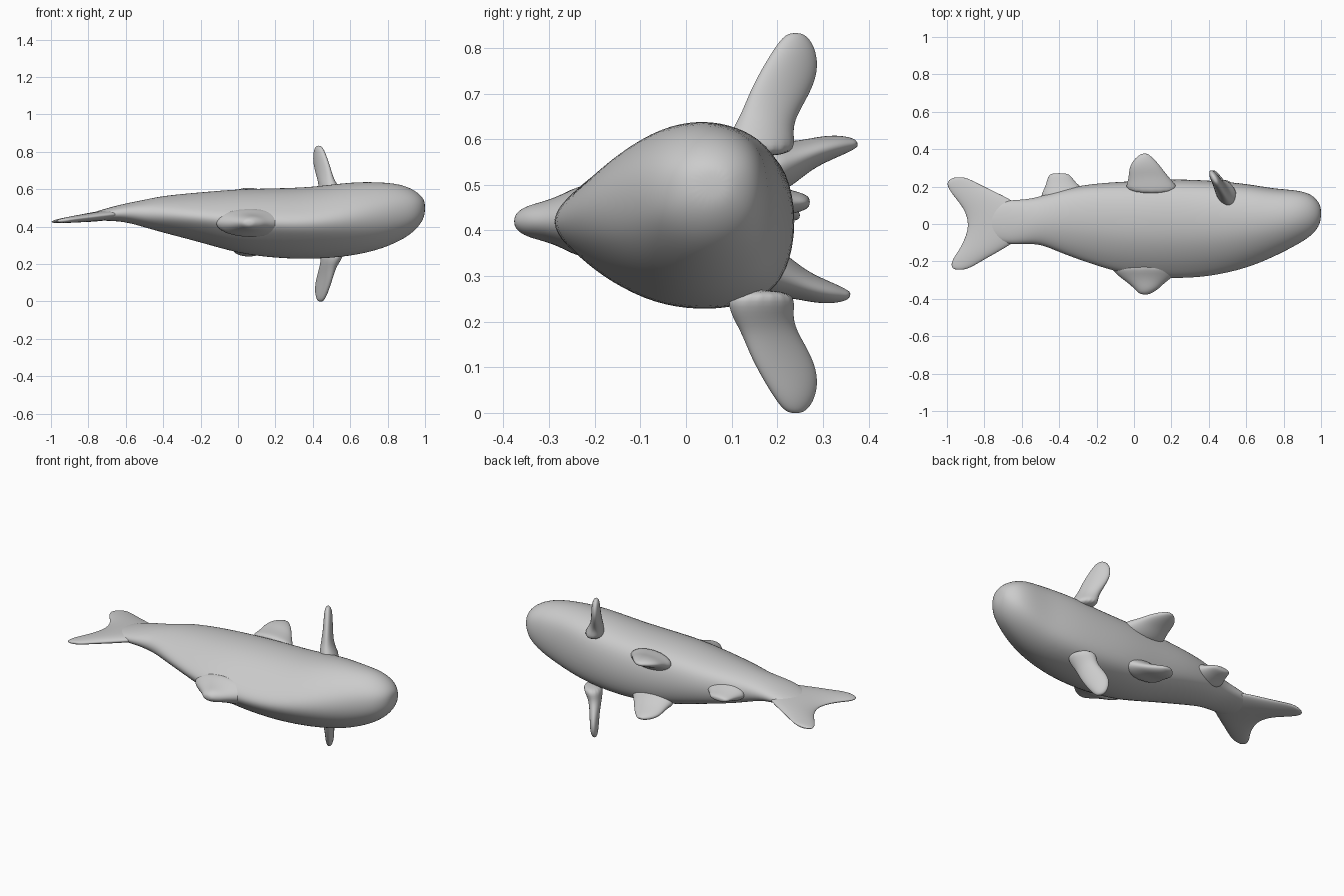
import bpy, bmesh, math
from mathutils import Vector

grey = bpy.data.materials.new("soft grey")
grey.diffuse_color = (0.6, 0.6, 0.6, 1)
MID = 0.416  # height of the fish's plane of symmetry (it lies on its side)


def loft(name, rings):
    """Skin a closed tube through rings of equal point count."""
    bm = bmesh.new()
    rows = [[bm.verts.new(p) for p in ring] for ring in rings]
    n = len(rows[0])
    for a, b in zip(rows, rows[1:]):
        for i in range(n):
            j = (i + 1) % n
            bm.faces.new((a[i], a[j], b[j], b[i]))
    bm.faces.new(rows[0])
    bm.faces.new(rows[-1])
    bmesh.ops.recalc_face_normals(bm, faces=bm.faces)
    mesh = bpy.data.meshes.new(name)
    bm.to_mesh(mesh)
    bm.free()
    mesh.materials.append(grey)
    mesh.shade_smooth()
    obj = bpy.data.objects.new(name, mesh)
    bpy.context.collection.objects.link(obj)
    obj.modifiers.new("smooth", "SUBSURF").levels = 2
    obj.modifiers["smooth"].render_levels = 2
    return obj


def oval(centre, chord, thick, n=16):
    c, u, w = Vector(centre), Vector(chord), Vector(thick)
    return [c + u * math.cos(2 * math.pi * i / n) + w * math.sin(2 * math.pi * i / n)
            for i in range(n)]


# Body: keeled back, broad flat belly, blending to ovals at head and tail
KEEL = [(0, 0), (0.03, 0.19), (0.1, 0.38), (0.2, 0.62), (0.37, 0.89), (0.55, 1.0),
        (0.72, 0.99), (0.87, 0.87), (0.96, 0.6), (1, 0)]


def body_ring(x, y0, y1, z0, z1, blend):
    half = []
    for i, (v, w) in enumerate(KEEL):
        a = math.pi * i / (len(KEEL) - 1)
        ov, ow = 0.5 - 0.5 * math.cos(a), math.sin(a) ** 0.85
        half.append((v + (ov - v) * blend, w + (ow - w) * blend))
    zc, zh = (z0 + z1) / 2, (z1 - z0) / 2
    up = [Vector((x, y0 + (y1 - y0) * v, zc + zh * w)) for v, w in half]
    down = [Vector((x, y0 + (y1 - y0) * v, zc - zh * w)) for v, w in half[-2:0:-1]]
    return up + down


stations = [
    (-0.82, -0.06, 0.07, 0.432, 0.462, 1), (-0.7, -0.11, 0.13, 0.432, 0.50, 1),
    (-0.6, -0.11, 0.13, 0.425, 0.525, 1), (-0.5, -0.107, 0.147, 0.395, 0.545, 0.8),
    (-0.4, -0.155, 0.19, 0.365, 0.568, 0.4), (-0.2, -0.228, 0.225, 0.315, 0.585, 0.1),
    (0, -0.285, 0.235, 0.255, 0.602, 0), (0.2, -0.297, 0.248, 0.23, 0.606, 0),
    (0.4, -0.288, 0.24, 0.223, 0.612, 0), (0.6, -0.242, 0.222, 0.238, 0.642, 0.2),
    (0.75, -0.178, 0.192, 0.27, 0.643, 0.45), (0.87, -0.115, 0.185, 0.32, 0.632, 0.7),
    (0.95, -0.065, 0.163, 0.377, 0.595, 0.9), (0.99, -0.012, 0.115, 0.435, 0.555, 1),
    (1.0, 0.03, 0.085, 0.475, 0.525, 1)]
loft("body", [body_ring(*s) for s in stations])

# Tail fin: span position, trailing edge x, leading edge x, half thickness
tail = [(-0.245, -0.955, -0.91, 0.006), (-0.232, -0.98, -0.87, 0.012),
        (-0.19, -0.975, -0.80, 0.017), (-0.13, -0.93, -0.69, 0.022),
        (-0.06, -0.90, -0.58, 0.026), (0, -0.888, -0.54, 0.028),
        (0.07, -0.905, -0.58, 0.026), (0.13, -0.95, -0.65, 0.022),
        (0.18, -0.99, -0.76, 0.017), (0.22, -1.004, -0.84, 0.013),
        (0.24, -0.985, -0.88, 0.01), (0.25, -0.96, -0.91, 0.006)]
loft("tail_fin", [oval((( a + b) / 2, y, 0.425 + 0.12 * ((a + b) / 2 + 1)),
                       ((b - a) / 2, 0, 0.06 * (b - a)), (0, 0, t))
                  for y, a, b, t in tail])


# Unpaired fins: y, x start, x end, half thickness
def flat_fin(name, z, rows):
    loft(name, [oval(((a + b) / 2, y, z), ((b - a) / 2, 0, 0), (0, 0, t))
                for y, a, b, t in rows])


flat_fin("back_fin", 0.42, [
    (-0.2, -0.16, 0.30, 0.10), (-0.27, -0.10, 0.23, 0.06), (-0.31, -0.04, 0.17, 0.045),
    (-0.345, 0.0, 0.135, 0.036), (-0.367, 0.02, 0.10, 0.024), (-0.377, 0.04, 0.08, 0.01)])
flat_fin("belly_fin", 0.462, [
    (0.12, -0.52, -0.2, 0.07), (0.18, -0.485, -0.26, 0.045), (0.225, -0.468, -0.315, 0.028),
    (0.257, -0.46, -0.335, 0.02), (0.272, -0.44, -0.36, 0.01)])

# Paired fins, mirrored about the symmetry plane
for side, tag in ((1, "upper"), (-1, "lower")):
    shift = 0.01 if side < 0 else 0.0

    # long flipper: z, centre x, centre y, half chord, half thickness
    flipper = [(0.56, 0.50, 0.165, 0.085, 0.06), (0.615, 0.485, 0.165, 0.075, 0.045),
               (0.65, 0.47, 0.18, 0.068, 0.035), (0.70, 0.455, 0.205, 0.076, 0.028),
               (0.75, 0.442, 0.227, 0.072, 0.025), (0.795, 0.435, 0.238, 0.053, 0.022),
               (0.822, 0.432, 0.24, 0.033, 0.016), (0.833, 0.432, 0.24, 0.014, 0.008)]
    loft(tag + "_flipper", [
        oval((x + shift, y, MID + side * (z - MID)),
             (-0.5 * c, 0.88 * c, 0), (0.88 * t, 0.5 * t, 0))
        for z, x, y, c, t in flipper])

    # small rear fin: y, z, x start, x end, half thickness
    rear = [(0.17, 0.53, -0.06, 0.26, 0.06), (0.225, 0.55, -0.035, 0.21, 0.045),
            (0.265, 0.566, -0.03, 0.175, 0.032), (0.305, 0.58, -0.025, 0.145, 0.027),
            (0.34, 0.588, -0.005, 0.115, 0.021), (0.362, 0.591, 0.02, 0.09, 0.014),
            (0.376, 0.592, 0.04, 0.075, 0.007)]
    drop = 0.0 if side > 0 else 0.02
    loft(tag + "_rear_fin", [
        oval(((a + b) / 2, y - drop * 0.8, MID + side * (z - MID - drop * 0.8)),
             ((b - a) / 2, 0, 0), (0, -0.4 * t, side * t))
        for y, z, a, b, t in rear])
